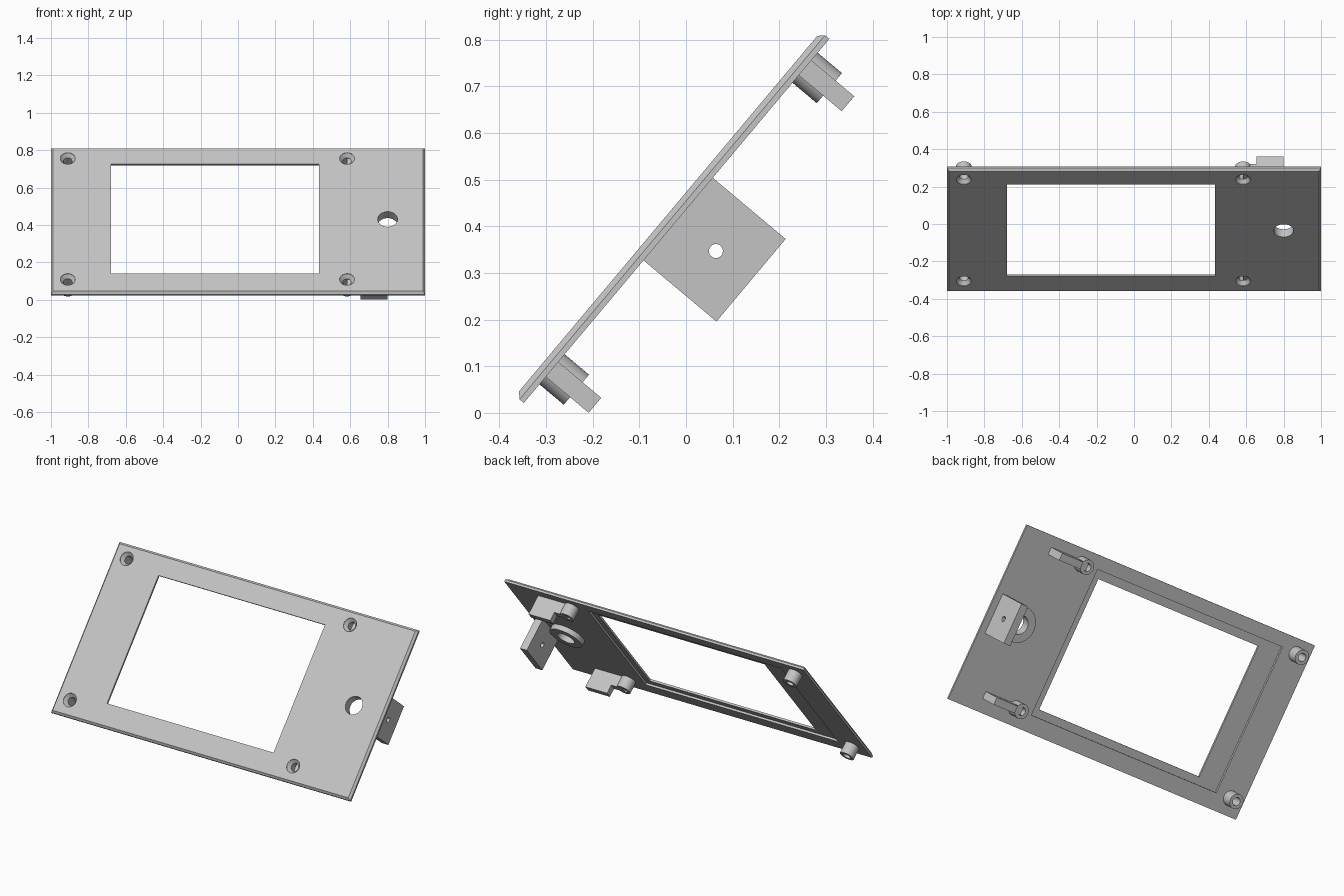
import bpy, bmesh
from math import sin, cos, pi, radians

if "Cube" in bpy.data.objects:
    bpy.data.objects.remove(bpy.data.objects["Cube"])

grey = bpy.data.materials.new("light grey")
grey.use_nodes = True
COLOUR = (0.55, 0.55, 0.55, 1)
grey.diffuse_color = COLOUR
grey.node_tree.nodes["Principled BSDF"].inputs["Base Color"].default_value = COLOUR

# Panel frame: x across, y up the slope, z out of the front face
TILT = radians(50)
BACK, FRONT = 0.28, 0.304
HOLE_ROWS = (-0.113, 0.731)
MID = 0.307


def rect(x0, x1, y0, y1, z):
    return [(x0, y0, z), (x1, y0, z), (x1, y1, z), (x0, y1, z)]


def circle(x, y, r, z, n=40):
    return [(x + r * cos(2 * pi * i / n), y + r * sin(2 * pi * i / n), z) for i in range(n)]


def loft(name, loops, closed=False):
    """Skin matching loops; cap the ends, or join last to first for a tube."""
    bm = bmesh.new()
    rings = [[bm.verts.new(p) for p in loop] for loop in loops]
    pairs = list(zip(rings, rings[1:]))
    if closed:
        pairs.append((rings[-1], rings[0]))
    else:
        bm.faces.new(rings[0])
        bm.faces.new(rings[-1])
    for a, b in pairs:
        for i in range(len(a)):
            j = (i + 1) % len(a)
            bm.faces.new((a[i], a[j], b[j], b[i]))
    bmesh.ops.recalc_face_normals(bm, faces=bm.faces)
    mesh = bpy.data.meshes.new(name)
    bm.to_mesh(mesh)
    bm.free()
    mesh.materials.append(grey)
    obj = bpy.data.objects.new(name, mesh)
    bpy.context.collection.objects.link(obj)
    obj.rotation_euler.x = TILT
    return obj


def box(name, x0, x1, y0, y1, z0, z1):
    return loft(name, [rect(x0, x1, y0, y1, z0), rect(x0, x1, y0, y1, z1)])


def tube(name, x, y, outer, inner, z0, z1):
    return loft(name, [circle(x, y, r, z) for r, z in
                       ((outer, z0), (outer, z1), (inner, z1), (inner, z0))], closed=True)


def cut(target, cutters):
    """Subtract the cutters, bake the result and delete them."""
    for c in cutters:
        c.hide_render = True
        m = target.modifiers.new("cut", "BOOLEAN")
        m.operation, m.solver, m.object = "DIFFERENCE", "EXACT", c
    bpy.context.view_layer.update()
    baked = bpy.data.meshes.new_from_object(
        target.evaluated_get(bpy.context.evaluated_depsgraph_get()))
    target.modifiers.clear()
    target.data = baked
    for c in cutters:
        bpy.data.objects.remove(c)


# Face panel with chamfered front edge
y0, y1, ch = -0.207, 0.812, 0.012
panel = loft("face_panel", [
    rect(-1, 1, y0, y1, BACK),
    rect(-1, 1, y0, y1, FRONT - ch),
    rect(-1 + ch, 1 - ch, y0 + ch, y1 - ch, FRONT)])

# Window, rear recess, round opening and countersunk screw holes
cutters = [
    box("window_cutter", -0.68, 0.433, -0.072, 0.692, 0.2, 0.4),
    box("recess_cutter", -0.815, 0.471, -0.115, 0.738, 0.2, BACK + 0.012),
    loft("opening_cutter", [circle(0.8, MID, 0.053, z) for z in (0.2, 0.4)])]
for x in (-0.91, 0.583):
    for y in HOLE_ROWS:
        cutters.append(loft("screw_cutter", [
            circle(x, y, r, z) for r, z in
            ((0.023, 0.2), (0.023, BACK + 0.002), (0.04, FRONT - 0.002), (0.04, 0.4))]))
cut(panel, cutters)
parts = [panel]

# Screw bosses behind the panel
for side, x in (("right", -0.91), ("left", 0.583)):
    for level, y in zip(("lower", "upper"), HOLE_ROWS):
        parts.append(tube(f"{level}_{side}_boss", x, y, 0.042, 0.023, 0.212, BACK))

# Clip arms joined to the left bosses
for level, y in zip(("lower", "upper"), HOLE_ROWS):
    box(f"{level}_arm_neck", 0.583, 0.655, y - 0.021, y + 0.021, 0.212, BACK)
    box(f"{level}_arm", 0.655, 0.8, y - 0.021, y + 0.021, 0.16, BACK)

# Collar around the round opening
parts.append(tube("opening_collar", 0.8, MID, 0.1, 0.053, 0.25, BACK))

# Upright bracket with a cross hole
bracket = box("side_bracket", 0.915, 0.96, 0.192, 0.423, 0.076, BACK)
pin = [[(x, b, a) for a, b, _ in circle(0.174, MID, 0.015, 0)] for x in (0.85, 1.05)]
cut(bracket, [loft("bracket_cutter", pin)])
parts.append(bracket)

# Smooth round walls, keep edges sharp
bpy.ops.object.select_all(action="DESELECT")
for p in parts:
    p.select_set(True)
bpy.context.view_layer.objects.active = panel
bpy.ops.object.shade_smooth_by_angle(angle=radians(30))
